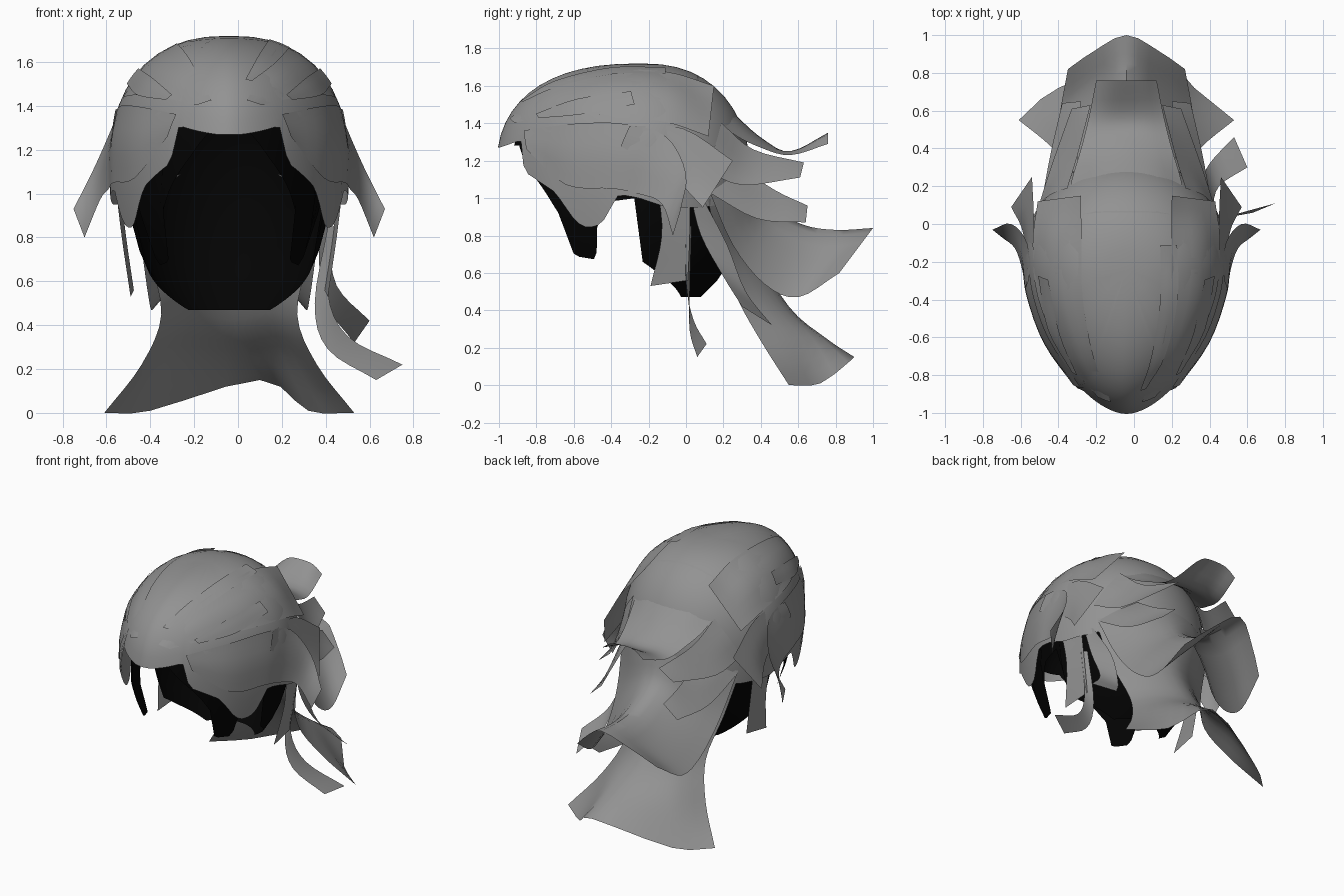
import bpy, math
from mathutils import Vector

if "Cube" in bpy.data.objects:
    bpy.data.objects.remove(bpy.data.objects["Cube"])

CX, CY, E = -0.04, -0.2, 2.4   # head centre and roundness of the crown
P = 1.7                        # plan exponent of the pointed forehead
SHEAR = 0.065                  # the crown leans forward
RX, FRONT, BACK, ZC, UP, DOWN = 0.547, 0.81, 0.555, 1.1, 0.62, 0.9


def material(name, rgb):
    m = bpy.data.materials.new(name)
    m.diffuse_color = (*rgb, 1)
    m.use_nodes = True
    m.node_tree.nodes["Principled BSDF"].inputs["Base Color"].default_value = m.diffuse_color
    return m


GREY = material("grey hair", (0.29, 0.29, 0.29))
BLACK = material("black lining", (0.001, 0.001, 0.001))


def make(name, verts, faces, mat):
    me = bpy.data.meshes.new(name)
    me.from_pydata([tuple(v) for v in verts], [], faces)
    me.materials.append(mat)
    ob = bpy.data.objects.new(name, me)
    bpy.context.collection.objects.link(ob)
    bpy.context.view_layer.objects.active = ob
    ob.select_set(True)
    bpy.ops.object.shade_smooth_by_angle(angle=math.radians(50))
    ob.select_set(False)
    return ob


def lean(z):
    return SHEAR * max(0, z - 1.1)


def plan_norm(x, y):
    """Distance measure in plan: pointed ahead, elliptical behind."""
    p = P if y < 0 else 2
    return (abs(x) ** p + abs(y) ** p) ** (1 / p)


def lerp_table(table, y):
    if y <= table[0][0]:
        return table[0][1]
    for (a, za), (b, zb) in zip(table, table[1:]):
        if y <= b:
            return za + (zb - za) * (y - a) / (b - a)
    return table[-1][1]


def shell(name, rx, front, back, zc, up, down, rim, mat, n=120, k=12):
    """Rounded head shell, open below a rim whose height depends on depth."""
    verts, faces = [], []
    for i in range(n):
        t = 2 * math.pi * i / n
        ux, uy = math.sin(t), -math.cos(t)
        f = plan_norm(ux, uy)
        dx, dy = rx * ux / f, uy / f * (front if uy < 0 else back)
        z0 = lerp_table(rim, CY + dy) - zc
        if z0 > 0:
            lo = math.asin((z0 / up) ** (E / 2))
        else:
            lo = -math.asin(min(1, -z0 / down))
        for j in range(k):
            a = lo + (math.pi / 2 - lo) * j / k
            if a >= 0:
                h, z = math.cos(a) ** (2 / E), up * math.sin(a) ** (2 / E)
            else:
                h, z = math.cos(a), down * math.sin(a)
            verts.append((CX + dx * h, CY + dy * h - lean(zc + z), zc + z))
    top = len(verts)
    verts.append((CX, CY - lean(zc + up), zc + up))
    for i in range(n):
        a, b = i * k, (i + 1) % n * k
        for j in range(k - 1):
            faces.append((a + j, b + j, b + j + 1, a + j + 1))
        faces.append((a + k - 1, b + k - 1, top))
    return make(name, verts, faces, mat)


# Dark inner cap with sideburns, ear openings and a low nape
shell("inner_cap", 0.46, 0.74, 0.53, 1.05, 0.60, 0.68,
      [(-0.91, 1.28), (-0.85, 1.17), (-0.75, 1.03), (-0.68, 0.9), (-0.665, 0.69), (-0.53, 0.67),
       (-0.49, 0.84), (-0.42, 0.98), (-0.27, 1.0), (-0.24, 0.66), (-0.1, 0.58), (0.13, 0.47)], BLACK)
# Outer hair mass
shell("hair_dome", RX, FRONT, BACK, ZC, UP, DOWN,
      [(-1.0, 1.27), (-0.89, 1.31), (-0.86, 1.14), (-0.7, 1.03), (-0.6, 0.87), (-0.54, 0.84),
       (-0.46, 0.86), (-0.36, 1.02), (-0.25, 1.0), (-0.1, 0.95), (0.1, 0.95), (0.35, 1.0)], GREY)


def project(p, s):
    """Move a point radially onto the hair dome, scaled by s."""
    d = Vector(p) - Vector((CX, CY, ZC))
    d.y += lean(p[2])
    h = plan_norm(d.x / RX, d.y / (FRONT if d.y < 0 else BACK))
    e = E if d.z > 0 else 2
    f = (h ** e + abs(d.z / (UP if d.z > 0 else DOWN)) ** e) ** (1 / e)
    q = Vector((CX, CY, ZC)) + d * (s / f)
    q.y -= lean(q.z)
    return q


def spline(pts, n):
    """Catmull-Rom points through pts."""
    pts = [Vector(p) for p in pts]
    ext = [2 * pts[0] - pts[1]] + pts + [2 * pts[-1] - pts[-2]]
    out = []
    for i in range(len(pts) - 1):
        a, b, c, d = ext[i:i + 4]
        for j in range(n):
            t = j / n
            out.append(0.5 * (2 * b + (c - a) * t + (2 * a - 5 * b + 4 * c - d) * t * t
                              + (3 * b - a - 3 * c + d) * t ** 3))
    return out + [pts[-1]]


def sheet(name, rows):
    """Smooth ribbon through rows of points."""
    rows = [spline(r, 3) for r in rows]
    cols = [spline(c, 4) for c in zip(*rows)]
    m = len(cols[0])
    verts = [v for c in cols for v in c]
    faces = [(i * m + j, i * m + j + 1, (i + 1) * m + j + 1, (i + 1) * m + j)
             for i in range(len(cols) - 1) for j in range(m - 1)]
    return make(name, verts, faces, GREY)


def flip(p):
    return Vector((2 * CX - p[0], p[1], p[2]))


def lock(name, rows, on=0, s=1.03, mirror=True):
    """Two-edged lock; the first rows lie on the dome."""
    full = []
    for i, (a, b) in enumerate(rows):
        r = [Vector(a), (Vector(a) + Vector(b)) / 2, Vector(b)]
        full.append([project(p, s) for p in r] if i < on else r)
    sheet(name + "_right", full)
    if mirror:
        sheet(name + "_left", [[flip(p) for p in r] for r in full])


def tail(name, rows):
    """Symmetric tail rooted on the dome, given by middle, optional inner and side points."""
    full = []
    for i, r in enumerate(rows):
        mid, side = Vector(r[0]), Vector(r[-1])
        inner = Vector(r[1]) if len(r) == 3 else (mid + side) / 2 + Vector((0, 0.03, 0.02))
        if i == 0:
            mid, inner, side = (project(p, 1.005) for p in (mid, inner, side))
        full.append([flip(side), flip(inner), mid, inner, side])
    sheet(name, full)


# Tails at the back, lowest first
tail("nape_tail", [
    [(-0.04, 0.33, 1.0), (0.38, 0.1, 1.0)],
    [(-0.04, 0.36, 0.75), (0.33, 0.17, 0.72)],
    [(-0.02, 0.55, 0.42), (0.27, 0.28, 0.45)],
    [(0.05, 0.75, 0.25), (0.36, 0.41, 0.22)],
    [(0.1, 0.9, 0.15), (0.32, 0.72, 0.01), (0.53, 0.55, 0.0)]])
tail("middle_tail", [
    [(-0.04, 0.32, 1.15), (0.38, 0.1, 1.05)],
    [(-0.04, 0.43, 0.97), (0.36, 0.25, 0.75)],
    [(-0.04, 0.62, 0.86), (0.33, 0.42, 0.54)],
    [(-0.04, 0.8, 0.83), (0.31, 0.6, 0.47)],
    [(-0.04, 1.0, 0.84), (0.14, 0.91, 0.72), (0.27, 0.82, 0.6)]])
tail("crown_flick", [
    [(-0.04, 0.05, 1.64), (0.12, 0.05, 1.62), (0.28, 0.03, 1.55)],
    [(-0.04, 0.27, 1.44), (0.12, 0.26, 1.42), (0.25, 0.23, 1.36)],
    [(-0.04, 0.42, 1.31), (0.09, 0.41, 1.30), (0.2, 0.4, 1.27)],
    [(-0.04, 0.56, 1.25), (0.07, 0.56, 1.25), (0.16, 0.56, 1.23)],
    [(-0.04, 0.76, 1.35), (0.05, 0.76, 1.34), (0.12, 0.76, 1.29)]])

# Locks sweeping over the dome
lock("side_sweep", [
    [(0.2, -0.86, 1.36), (0.24, -0.85, 1.26)],
    [(0.38, -0.6, 1.40), (0.40, -0.65, 1.07)],
    [(0.5, -0.35, 1.42), (0.5, -0.4, 1.05)],
    [(0.53, -0.1, 1.35), (0.52, -0.25, 1.02)],
    [(0.57, 0.0, 1.13), (0.55, -0.13, 0.97)],
    [(0.67, -0.03, 0.93), (0.62, -0.07, 0.8)]], on=4, s=1.015)
lock("back_side_lock", [
    [(0.47, -0.3, 1.38), (0.5, -0.35, 1.28)],
    [(0.5, 0.0, 1.4), (0.55, -0.05, 1.1)],
    [(0.46, 0.25, 1.2), (0.57, 0.09, 0.95)]], on=2, s=1.025)
lock("crown_sweep", [
    [(0.04, -0.93, 1.42), (0.11, -0.91, 1.4)],
    [(0.14, -0.72, 1.62), (0.3, -0.7, 1.45)],
    [(0.2, -0.4, 1.7), (0.45, -0.4, 1.46)],
    [(0.2, -0.1, 1.68), (0.48, -0.1, 1.42)],
    [(0.2, 0.15, 1.6), (0.43, 0.12, 1.33)]], on=4, s=1.01)
lock("top_strand", [
    [(0.03, -0.85, 1.5), (0.06, -0.85, 1.5)],
    [(0.09, -0.7, 1.62), (0.17, -0.7, 1.6)],
    [(0.14, -0.4, 1.7), (0.24, -0.4, 1.68)],
    [(0.14, -0.11, 1.7), (0.23, -0.11, 1.67)]], on=4, s=1.014, mirror=False)
lock("temple_strand", [
    [(0.22, -0.8, 1.45), (0.25, -0.79, 1.43)],
    [(0.33, -0.6, 1.55), (0.39, -0.57, 1.46)],
    [(0.4, -0.3, 1.6), (0.46, -0.28, 1.53)]], on=3, s=1.02)

# Short layered tips behind the head
lock("upper_tip", [
    [(0.25, 0.16, 1.38), (0.42, 0.1, 1.15)],
    [(0.22, 0.36, 1.26), (0.36, 0.3, 1.07)],
    [(0.15, 0.63, 1.19), (0.25, 0.61, 1.11)]], on=1, s=1.01)
lock("lower_tip", [
    [(0.2, 0.26, 1.16), (0.4, 0.12, 1.03)],
    [(0.22, 0.48, 1.04), (0.36, 0.38, 0.89)],
    [(0.2, 0.65, 0.96), (0.3, 0.64, 0.87)]], on=1, s=1.01)
# Small tips showing through the lining
lock("inner_tip", [
    [(0.18, 0.1, 1.09), (0.185, 0.1, 1.085)],
    [(0.24, 0.08, 1.07), (0.25, 0.08, 1.04)]])

# Hanging strands behind the ears
lock("ear_strand", [
    [(0.48, -0.15, 1.05), (0.46, 0.02, 1.05)],
    [(0.45, -0.13, 0.8), (0.43, 0.02, 0.8)],
    [(0.41, -0.19, 0.53), (0.395, 0.01, 0.56)]])
lock("leaf_strand", [
    [(0.44, 0.02, 1.03), (0.42, 0.1, 0.98)],
    [(0.42, 0.08, 0.8), (0.37, 0.22, 0.75)],
    [(0.45, 0.2, 0.58), (0.4, 0.32, 0.5)],
    [(0.6, 0.3, 0.42), (0.53, 0.46, 0.32)]], mirror=False)
lock("curled_strand", [
    [(0.44, 0.0, 0.85), (0.41, 0.03, 0.85)],
    [(0.41, 0.0, 0.55), (0.35, 0.02, 0.5)],
    [(0.5, 0.04, 0.35), (0.41, 0.02, 0.29)],
    [(0.75, 0.11, 0.22), (0.63, 0.06, 0.15)]], mirror=False)
